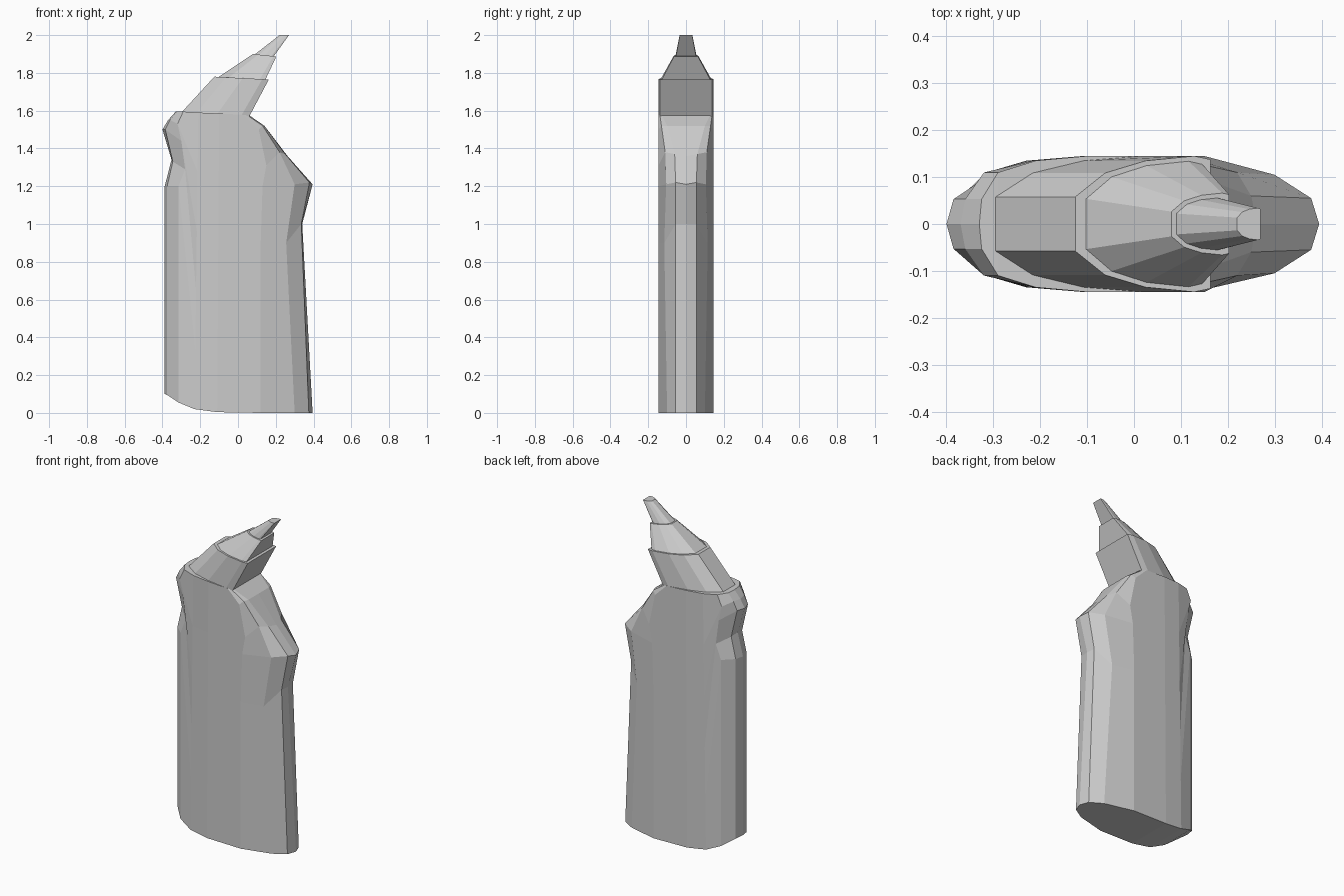
import bpy, bmesh

if "Cube" in bpy.data.objects:
    bpy.data.objects.remove(bpy.data.objects["Cube"])


def make_object(name, rings):
    """Skin equal-length closed rings; each ring runs symmetrically about y = 0."""
    bm = bmesh.new()
    loops = [[bm.verts.new(p) for p in ring] for ring in rings]
    n = len(loops[0])
    for low, high in zip(loops, loops[1:]):
        for i in range(n):
            j = (i + 1) % n
            bm.faces.new((low[i], low[j], high[j], high[i]))
    # caps are strips between mirrored points, so they may curve along x
    for loop in (loops[0], loops[-1]):
        pairs = [(loop[i], loop[-i % n if loop[0].co.y == 0 else n - 1 - i])
                 for i in range(n // 2 + (1 if loop[0].co.y == 0 else 0))]
        for (a, b), (c, d) in zip(pairs, pairs[1:]):
            face = list(dict.fromkeys((a, c, d, b)))
            bm.faces.new(face)
    bmesh.ops.recalc_face_normals(bm, faces=bm.faces)
    mesh = bpy.data.meshes.new(name)
    bm.to_mesh(mesh)
    bm.free()
    obj = bpy.data.objects.new(name, mesh)
    bpy.context.collection.objects.link(obj)
    return obj


def straight(bottom, top, steps=6):
    """A plain column between two points."""
    return [tuple(a + (b - a) * k / (steps - 1) for a, b in zip(bottom, top))
            for k in range(steps)]


def at_depth(y, outline):
    return [(x, y, z) for x, z in outline]


# Main body: vertical columns around one half, right edge to left edge
right_columns = [
    at_depth(0, [(.395, 0), (.34, 1.0), (.395, 1.21), (.25, 1.36), (.14, 1.52), (.06, 1.575)]),
    [(.375, .055, 0), (.335, .055, 1.0), (.378, .055, 1.22),
     (.25, .06, 1.37), (.14, .10, 1.52), (.06, .128, 1.575)],
    [(.30, .10, 0), (.255, .115, .90), (.30, .105, 1.21),
     (.22, .11, 1.38), (.13, .13, 1.52), (.05, .138, 1.575)],
    at_depth(.145, [(.12, 0), (.12, .9), (.13, 1.2), (.15, 1.31), (.11, 1.50), (.03, 1.578)]),
]
# the crest of the right shoulder bulges out a little
right_columns[0][3] = (.262, 0, 1.36)
middle_columns = [
    straight((-.11, .145, .004), (-.10, .145, 1.585)),
    straight((-.23, .135, .02), (-.21, .135, 1.59)),
]
left_columns = [
    at_depth(.11, [(-.315, .055), (-.315, 1.2), (-.28, 1.29), (-.30, 1.44), (-.32, 1.53), (-.29, 1.595)]),
    at_depth(.053, [(-.375, .095), (-.375, 1.2), (-.345, 1.33), (-.385, 1.5), (-.36, 1.55), (-.325, 1.595)]),
    at_depth(0, [(-.388, .10), (-.388, 1.2), (-.352, 1.34), (-.40, 1.5), (-.37, 1.55), (-.33, 1.595)]),
]
half = right_columns + middle_columns + left_columns
mirrored = [[(x, -y, z) for x, y, z in col] for col in half[-2:0:-1]]
make_object("body", list(zip(*(half + mirrored))))


# Leaning tip: three stepped segments, rounded on the left, flat on the right
SECTION = [(0, .40), (.22, .75), (.52, .93), (.88, 1), (1, .95)]


def tip_ring(x0, x1, width, z0, z1):
    side = [(x0 + (x1 - x0) * t, width * w, z0 + (z1 - z0) * t) for t, w in SECTION]
    return side + [(x, -y, z) for x, y, z in reversed(side)]


tip_segments = {
    "tip_lower": [(-.295, .06, .145, 1.595, 1.57), (-.125, .163, .145, 1.78, 1.765)],
    "tip_middle": [(-.105, .145, .135, 1.777, 1.764), (.08, .203, .066, 1.90, 1.887)],
    "tip_end": [(.088, .188, .056, 1.897, 1.886), (.22, .27, .034, 2.0, 2.0)],
}
for part, (low, high) in tip_segments.items():
    make_object(part, [tip_ring(*low), tip_ring(*high)])
